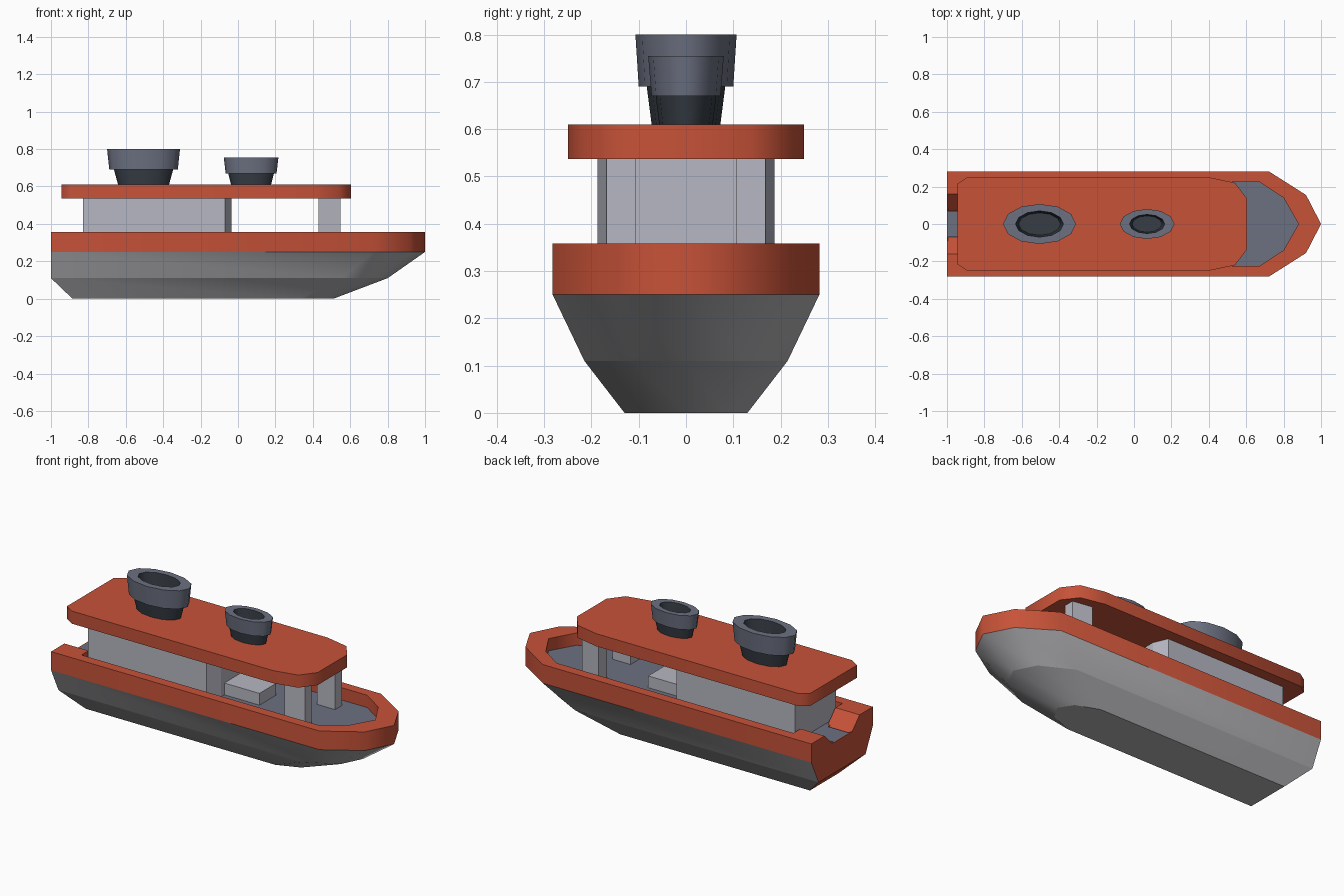
import bpy, bmesh, math

if "Cube" in bpy.data.objects:
    bpy.data.objects.remove(bpy.data.objects["Cube"])


def material(name, rgb):
    m = bpy.data.materials.new(name)
    m.diffuse_color = (*rgb, 1)
    m.use_nodes = True
    m.node_tree.nodes["Principled BSDF"].inputs["Base Color"].default_value = m.diffuse_color
    return m


RED = material("red_paint", (0.57, 0.085, 0.04))
HULL = material("hull_grey", (0.45, 0.45, 0.47))
DECK = material("slate_blue", (0.15, 0.165, 0.22))
WALL = material("wall_grey", (0.47, 0.475, 0.54))
DARK = material("dark_funnel", (0.038, 0.047, 0.06))


def mirror(half):
    """Close a half outline (y >= 0, stern to bow) across the centre line."""
    return half + [(x, -y) for x, y in reversed(half) if y > 0]


def loft(name, rings, mats, smooth=60, caps=(True, True), rule=None):
    """Skin a stack of equal-length rings; round sideways, crisp along each ring."""
    bm = bmesh.new()
    vs = [[bm.verts.new(p) for p in ring] for ring in rings]
    n = len(vs[0])
    for a, b in zip(vs, vs[1:]):
        for i in range(n):
            j = (i + 1) % n
            bm.faces.new((a[i], a[j], b[j], b[i]))
    if caps[0]:
        bm.faces.new(vs[0][::-1])
    if caps[1]:
        bm.faces.new(vs[-1])
    bmesh.ops.recalc_face_normals(bm, faces=bm.faces)
    bm.normal_update()
    for f in bm.faces:
        f.smooth = smooth > 0
        if rule:
            f.material_index = rule(f)
    for e in bm.edges:
        level = abs(e.verts[0].co.z - e.verts[1].co.z) < 1e-5
        e.smooth = not level and e.calc_face_angle(0) < math.radians(smooth)
    me = bpy.data.meshes.new(name)
    bm.to_mesh(me)
    bm.free()
    for m in mats:
        me.materials.append(m)
    ob = bpy.data.objects.new(name, me)
    bpy.context.collection.objects.link(ob)
    return ob


def prism(name, outline, z0, z1, mat, smooth=60):
    return loft(name, [[(x, y, z) for x, y in outline] for z in (z0, z1)],
                [mat], smooth)


def box(name, x0, x1, y0, y1, z0, z1, mat):
    return prism(name, [(x0, y0), (x1, y0), (x1, y1), (x0, y1)], z0, z1, mat, 0)


# hull, with a red transom
sections = [
    (0.0, [(-.885, .13), (.33, .13), (.46, .08), (.51, 0)]),
    (0.11, [(-1, .215), (.56, .215), (.74, .12), (.80, 0)]),
    (0.25, [(-1, .282), (.72, .282), (.92, .155), (1, 0)]),
]
loft("hull", [[(x, y, z) for x, y in mirror(h)] for z, h in sections],
     [HULL, RED], 60, rule=lambda f: 1 if f.normal.x < -.5 else 0)

# bulwark with a sloped notch in the stern
DECK_Z = 0.287


def bulwark_ring(z, notch):
    half_out = [(-1, notch), (-1, .282), (.72, .282), (.92, .155), (1, 0)]
    half_in = [(-1, notch), (-.845, notch), (-.845, .225), (.67, .225), (.80, .14), (.88, 0)]
    outer = half_out + [(x, -y) for x, y in half_out[-2::-1]]
    inner = half_in[1:] + [(x, -y) for x, y in half_in[-2:0:-1]]
    return [(x, y, z) for x, y in outer + inner[::-1]]


loft("bulwark", [bulwark_ring(.25, .055), bulwark_ring(.358, .16)], [RED])
box("transom_sill", -1, -.994, -.095, .095, .25, DECK_Z, RED)

# deck
prism("deck", mirror([(-.994, .07), (-.86, .07), (-.86, .235), (.68, .235),
                      (.81, .145), (.89, 0)]), .25, DECK_Z, DECK)

# cabin, windscreen pillars and console
prism("cabin", mirror([(-.83, .187), (-.07, .187), (-.035, .107)]), DECK_Z, .54, WALL, 0)
for side, s in (("left", 1), ("right", -1)):
    prism(side + "_pillar", [(.43, .107 * s), (.547, .107 * s),
                             (.547, .168 * s), (.43, .187 * s)], DECK_Z, .54, WALL, 0)
box("console", -.035, .19, -.075, .075, DECK_Z, .355, WALL)

# roof
prism("roof", mirror([(-.945, .215), (-.89, .25), (.40, .25), (.54, .22),
                      (.605, .135)]), .537, .61, RED)


# funnels: (z, x radius, y radius) rings
def ellipse(cx, z, rx, ry, n=12):
    return [(cx + rx * math.cos(2 * math.pi * i / n),
             ry * math.sin(2 * math.pi * i / n), z) for i in range(n)]


def funnel(name, cx, neck, collar, bore):
    rings = [ellipse(cx, *r) for r in neck]
    loft(name + "_neck", rings, [DARK], caps=(True, False))
    # the collar wraps from the neck out, up and over to the bore
    rings = [ellipse(cx, *r) for r in [neck[-1]] + collar + [bore[0]]]
    loft(name + "_collar", rings, [DECK], caps=(False, False))
    # the bore faces up and inward
    loft(name + "_bore", [ellipse(cx, *r) for r in bore][::-1], [DARK],
         caps=(True, False))


funnel("rear_funnel", -.505, [(.605, .135, .072), (.69, .158, .083)],
       [(.69, .183, .10), (.80, .195, .107)], [(.80, .128, .07), (.67, .112, .06)])
funnel("front_funnel", .07, [(.605, .106, .056), (.67, .122, .064)],
       [(.67, .136, .073), (.755, .146, .08)], [(.755, .094, .051), (.66, .08, .044)])
